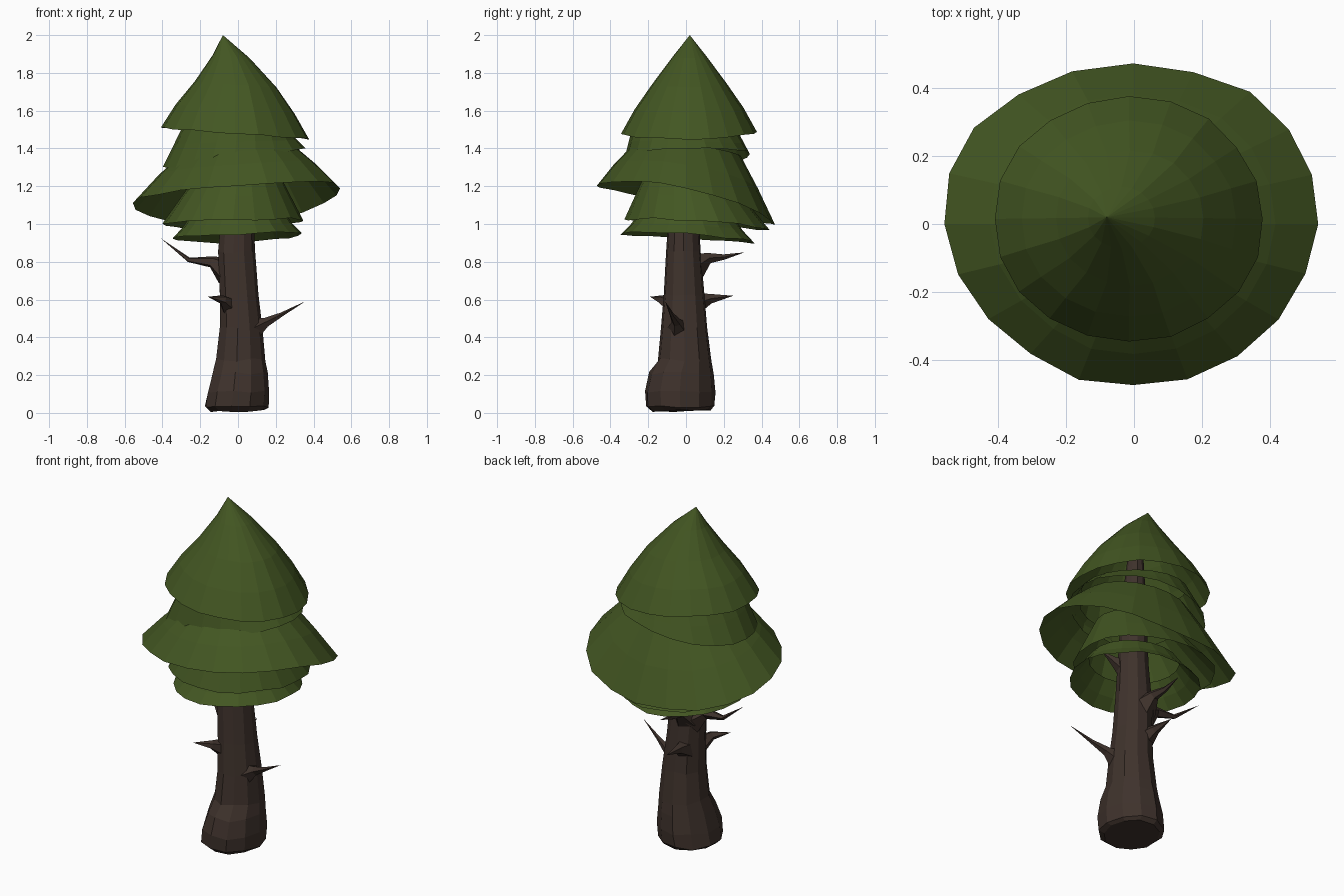
import bpy, bmesh, random
from math import sin, cos, pi
from mathutils import Vector

random.seed(4)
if "Cube" in bpy.data.objects:
    bpy.data.objects.remove(bpy.data.objects["Cube"])


def material(name, color):
    mat = bpy.data.materials.new(name)
    mat.use_nodes = True
    mat.diffuse_color = color
    bsdf = mat.node_tree.nodes["Principled BSDF"]
    bsdf.inputs["Base Color"].default_value = color
    bsdf.inputs["Roughness"].default_value = 0.9
    return mat


green = material("needle_green", (0.056, 0.094, 0.016, 1))
brown = material("bark_brown", (0.049, 0.032, 0.025, 1))


def loft(name, rings, mat, cap_start=False, cap_end=False):
    """Skin a list of equal-length point rings with flat quads."""
    bm = bmesh.new()
    loops = [[bm.verts.new(p) for p in ring] for ring in rings]
    n = len(loops[0])
    for low, high in zip(loops, loops[1:]):
        for i in range(n):
            j = (i + 1) % n
            bm.faces.new((low[i], low[j], high[j], high[i]))
    if cap_start:
        bm.faces.new(loops[0][::-1])
    if cap_end:
        bm.faces.new(loops[-1])
    bmesh.ops.remove_doubles(bm, verts=bm.verts, dist=0.0005)
    mesh = bpy.data.meshes.new(name)
    bm.to_mesh(mesh)
    bm.free()
    mesh.materials.append(mat)
    obj = bpy.data.objects.new(name, mesh)
    bpy.context.collection.objects.link(obj)
    return obj


def ellipse(left, right, front, back, heights, n=20, jitter=0.0, egg=0.0):
    """Ring from its x and y extents, with a height at each of four sides.
    A positive egg value makes it broader towards the back."""
    zl, zr, zf, zb = heights
    mean = (zl + zr + zf + zb) / 4
    saddle = (zl + zr - zf - zb) / 4
    ring = []
    for i in range(n):
        a = 2 * pi * i / n
        r = 1 + random.uniform(-jitter, jitter)
        ring.append(Vector((
            (left + right) / 2 + (right - left) / 2 * cos(a) * r * (1 + egg * sin(a)),
            (front + back) / 2 + (back - front) / 2 * sin(a) * r,
            mean + (zr - zl) / 2 * cos(a) + (zb - zf) / 2 * sin(a)
            + saddle * cos(2 * a) + random.uniform(-jitter, jitter) * 0.4)))
    return ring


def skirt(name, extents, heights, top_radius, top_heights, swell=0.0, egg=0.0):
    """Open, tilted ring of foliage hanging from a smaller upper ring."""
    rim = ellipse(*extents, heights, jitter=0.015, egg=egg)
    r = top_radius
    top = ellipse(-r, r, -r, r, top_heights)
    middle = [p.lerp(q, 0.5) + Vector((0, 0, swell)) for p, q in zip(rim, top)]
    return loft(name, [rim, middle, top], green)


# Crown tip: a closed, slightly bulging cone
apex = Vector((-0.08, 0.02, 2.0))
rim = ellipse(-0.41, 0.38, -0.345, 0.375, (1.51, 1.45, 1.48, 1.49), jitter=0.012)
rings = [rim]
for drop, spread, bulge in ((0.75, 0.80, 0.013), (0.5, 0.55, 0.032), (0.22, 0.25, 0.027)):
    rings.append([Vector((apex.x + (p.x - apex.x) * spread + bulge,
                          apex.y + (p.y - apex.y) * spread,
                          apex.z + (p.z - apex.z) * drop)) for p in rim])
rings.append([apex.copy() for p in rim])
loft("crown_tip", rings, green)

# Foliage skirts below the tip
skirt("upper_skirt", (-0.40, 0.36, -0.33, 0.34), (1.30, 1.40, 1.34, 1.37),
      0.28, (1.54, 1.48, 1.53, 1.48))
skirt("wide_skirt", (-0.55, 0.545, -0.475, 0.475), (1.11, 1.19, 1.20, 1.00),
      0.29, (1.38, 1.42, 1.41, 1.36), 0.01, egg=0.07)
skirt("lower_skirt", (-0.40, 0.35, -0.33, 0.44), (1.00, 1.02, 1.02, 0.97),
      0.21, (1.27, 1.28, 1.28, 1.25))
skirt("bottom_skirt", (-0.345, 0.34, -0.35, 0.36), (0.92, 0.95, 0.945, 0.90),
      0.24, (1.06, 1.07, 1.07, 1.05), -0.01)

# Trunk: left, right, front, back extents at each height
trunk_sections = (
    (-0.15, 0.14, -0.18, 0.13, 0.01),
    (-0.18, 0.16, -0.215, 0.155, 0.03),
    (-0.165, 0.165, -0.22, 0.155, 0.11),
    (-0.14, 0.155, -0.195, 0.145, 0.21),
    (-0.12, 0.145, -0.15, 0.135, 0.28),
    (-0.10, 0.13, -0.135, 0.115, 0.45),
    (-0.10, 0.11, -0.12, 0.10, 0.62),
    (-0.11, 0.09, -0.105, 0.08, 0.85),
    (-0.09, 0.08, -0.095, 0.07, 1.05),
    (-0.07, 0.06, -0.07, 0.06, 1.45),
    (-0.05, 0.03, -0.03, 0.04, 1.75),
)
loft("trunk", [ellipse(*s[:4], [s[4]] * 4, n=11, jitter=0.02)
               for s in trunk_sections], brown, True, True)


def branch(name, path, radii):
    """Bare five-sided twig tapering to a point along a path."""
    points = [Vector(p) for p in path]
    rings = []
    for i, (p, r) in enumerate(zip(points, radii)):
        axis = (points[min(i + 1, len(points) - 1)] - points[max(i - 1, 0)]).normalized()
        side = axis.cross(Vector((0, 0, 1))).normalized()
        up = side.cross(axis)
        rings.append([p + side * r * cos(2 * pi * k / 5) + up * r * sin(2 * pi * k / 5)
                      for k in range(5)])
    loft(name, rings, brown, True)


# Bare branches
branch("right_branch", ((-0.06, 0.01, 0.75), (-0.14, 0.01, 0.80), (-0.26, 0.025, 0.81),
                        (-0.41, 0.05, 0.925)), (0.08, 0.032, 0.013, 0))
branch("left_branch", ((0.07, -0.04, 0.44), (0.15, -0.05, 0.48), (0.23, -0.075, 0.52),
                       (0.355, -0.11, 0.59)), (0.07, 0.026, 0.012, 0))
branch("back_branch", ((-0.03, 0.04, 0.77), (-0.04, 0.12, 0.82), (-0.05, 0.20, 0.825),
                       (-0.05, 0.31, 0.85)), (0.08, 0.03, 0.015, 0))
branch("back_stub", ((-0.03, 0.05, 0.58), (-0.04, 0.13, 0.605), (-0.05, 0.25, 0.62)),
       (0.06, 0.027, 0))
branch("front_stub", ((-0.05, -0.07, 0.57), (-0.08, -0.13, 0.60), (-0.16, -0.19, 0.615)),
       (0.05, 0.025, 0))
branch("upper_stub", ((0.04, -0.04, 1.03), (0.08, -0.07, 1.07), (0.14, -0.10, 1.12)),
       (0.05, 0.025, 0))
